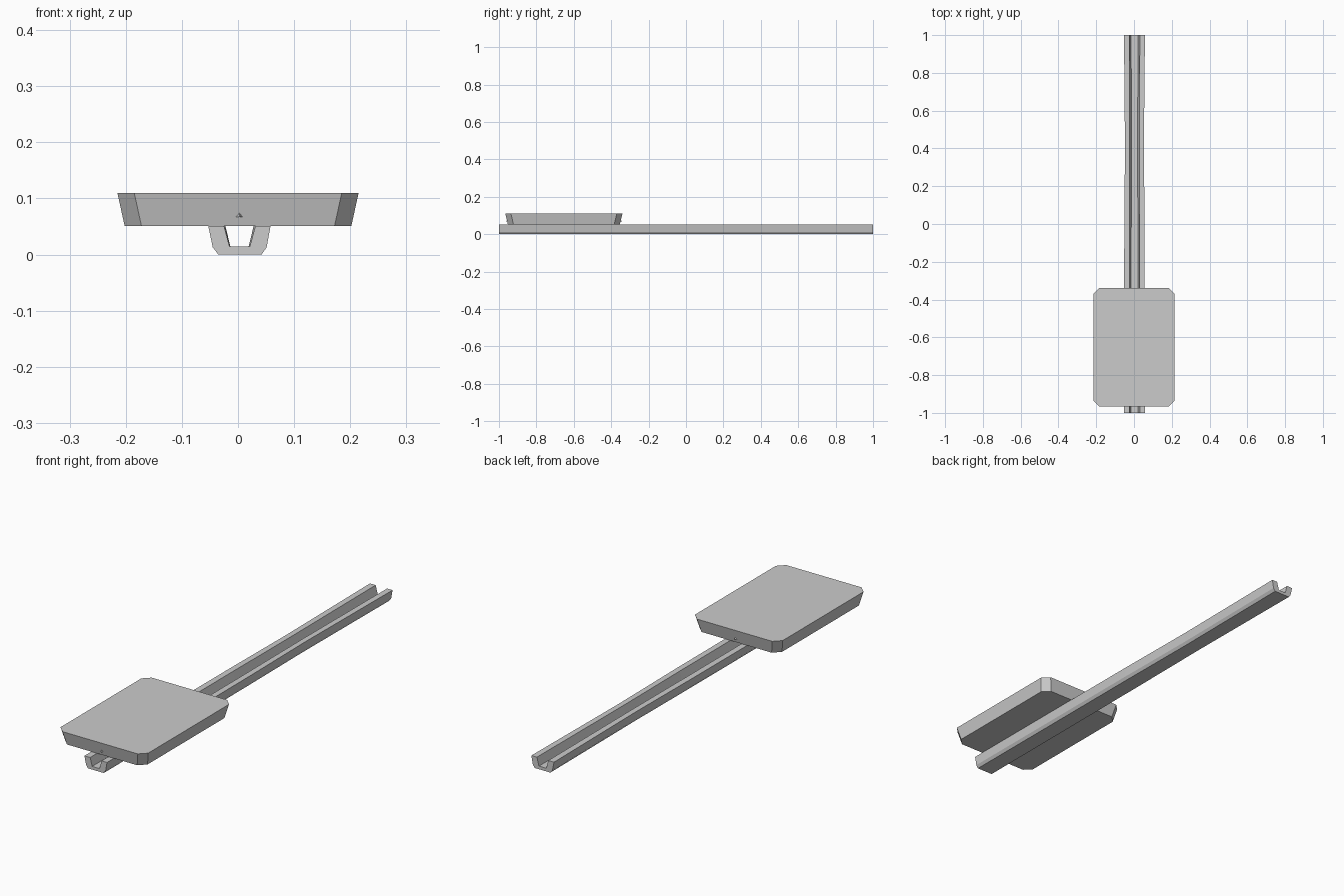
import bpy, bmesh

if "Cube" in bpy.data.objects:
    bpy.data.objects.remove(bpy.data.objects["Cube"])


def loft(name, rings):
    """Closed solid through a list of matching point rings."""
    bm = bmesh.new()
    loops = [[bm.verts.new(p) for p in ring] for ring in rings]
    n = len(loops[0])
    for a, b in zip(loops, loops[1:]):
        for i in range(n):
            j = (i + 1) % n
            bm.faces.new((a[i], a[j], b[j], b[i]))
    bm.faces.new(loops[0])
    bm.faces.new(loops[-1])
    bmesh.ops.recalc_face_normals(bm, faces=bm.faces)
    mesh = bpy.data.meshes.new(name)
    bm.to_mesh(mesh)
    bm.free()
    obj = bpy.data.objects.new(name, mesh)
    bpy.context.collection.objects.link(obj)
    return obj


# Channel rail: U-shaped profile (x, z), slightly pinched past the middle
profile = [(-0.053, 0.051), (-0.045, 0.013), (-0.035, 0), (0.042, 0),
           (0.051, 0.013), (0.058, 0.051), (0.031, 0.051), (0.021, 0.014),
           (-0.015, 0.014), (-0.025, 0.051)]
stations = [(-1, 1.0), (0, 0.97), (0.4, 0.9), (1, 1.0)]
loft("channel_rail", [[(x * s, y, z) for x, z in profile] for y, s in stations])


# Sliding plate: rectangle with cut corners, flaring towards the top
def cut_rectangle(hx, y0, y1, z, c=0.03):
    return [(-hx + c, y0, z), (hx - c, y0, z), (hx, y0 + c, z), (hx, y1 - c, z),
            (hx - c, y1, z), (-hx + c, y1, z), (-hx, y1 - c, z), (-hx, y0 + c, z)]


loft("sliding_plate", [cut_rectangle(0.202, -0.952, -0.354, 0.051),
                       cut_rectangle(0.215, -0.966, -0.34, 0.11)])

# Tiny pointed studs on the front and back walls of the plate
for name, y, out in (("front_stud", -0.954, -0.009), ("back_stud", -0.352, 0.009)):
    loft(name, [[(-0.006, y, 0.067), (0.009, y, 0.067), (0.002, y, 0.077)],
                [(0.002, y + out, 0.067), (0.004, y + out, 0.067), (0.003, y + out, 0.07)]])
